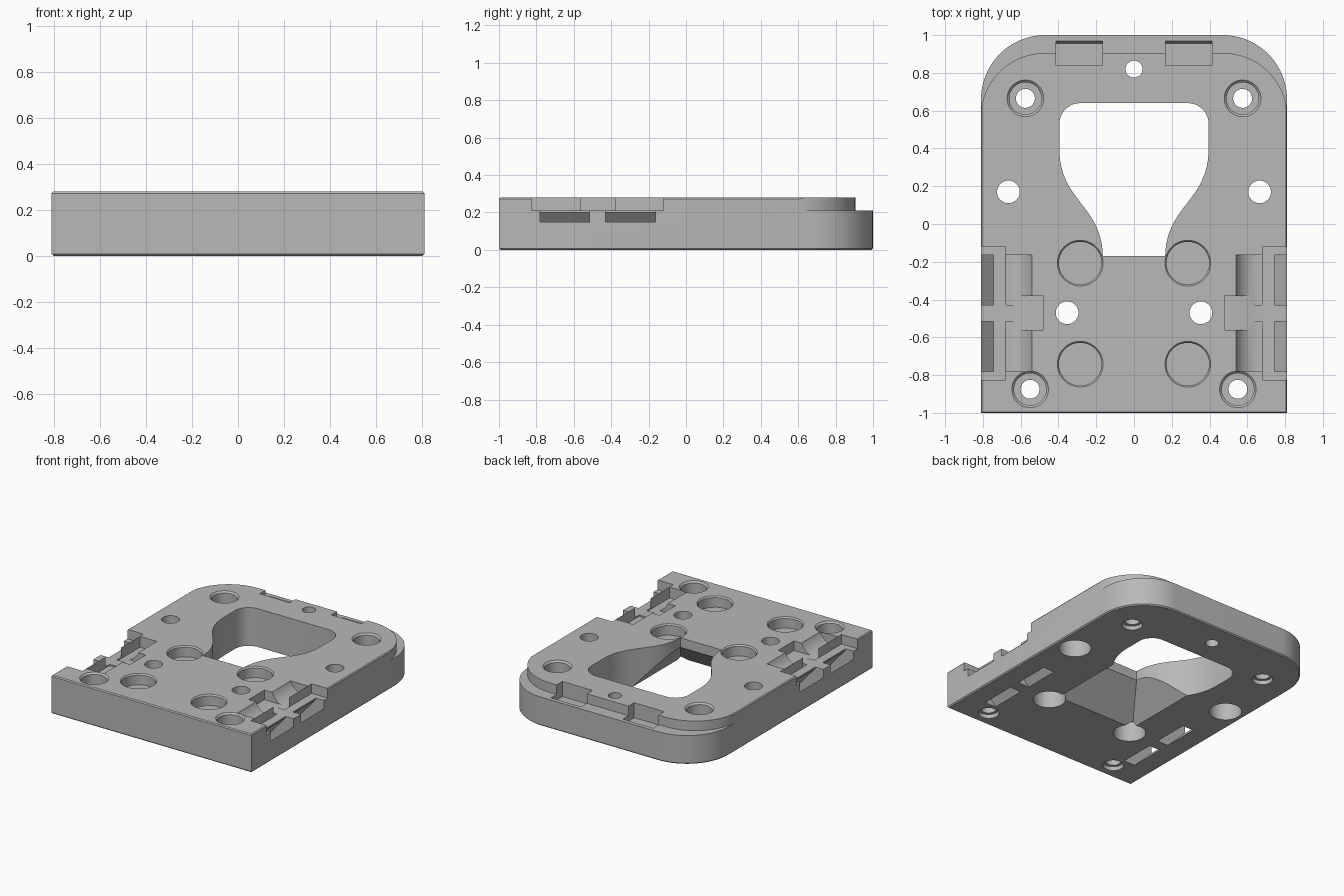
import bpy, bmesh, math

if "Cube" in bpy.data.objects:
    bpy.data.objects.remove(bpy.data.objects["Cube"])

grey = bpy.data.materials.new("plain_grey")
grey.diffuse_color = (0.48, 0.48, 0.48, 1)
grey.use_nodes = True
grey.node_tree.nodes["Principled BSDF"].inputs["Base Color"].default_value = grey.diffuse_color


def loft(name, rings):
    """Closed solid through a stack of rings with equal point counts."""
    bm = bmesh.new()
    vs = [[bm.verts.new(p) for p in ring] for ring in rings]
    n = len(vs[0])
    for a, b in zip(vs, vs[1:]):
        for i in range(n):
            j = (i + 1) % n
            bm.faces.new((a[i], a[j], b[j], b[i]))
    bm.faces.new(vs[0])
    bm.faces.new(vs[-1])
    bmesh.ops.recalc_face_normals(bm, faces=bm.faces)
    me = bpy.data.meshes.new(name)
    bm.to_mesh(me)
    bm.free()
    ob = bpy.data.objects.new(name, me)
    bpy.context.collection.objects.link(ob)
    return ob


def arc(cx, cy, r, a0, a1, n):
    return [(cx + r * math.cos(math.radians(a0 + (a1 - a0) * i / n)),
             cy + r * math.sin(math.radians(a0 + (a1 - a0) * i / n))) for i in range(n + 1)]


def mirrored(half):
    """Complete a right-hand outline with its left-hand mirror image."""
    return half + [(-x, y) for x, y in reversed(half)]


def at_z(pts, z):
    return [(x, y, z) for x, y in pts]


def revolve(x, y, steps):
    return loft("hole_cutter", [at_z(arc(x, y, r, 0, 352.5, 47), z) for r, z in steps])


def box(x0, x1, y0, y1, z0, z1):
    rect = [(x0, y0), (x1, y0), (x1, y1), (x0, y1)]
    return loft("box_cutter", [at_z(rect, z0), at_z(rect, z1)])


# Plate body with rounded back corners and a fine chamfer below and above
def outline(d):
    return mirrored([(0.81 - d, -1 + d)] + arc(0.47, 0.66, 0.34 - d, 0, 90, 20))


plate = loft("mounting_plate", [at_z(outline(d), z) for d, z in
                                ((0.008, 0), (0, 0.008), (0, 0.272), (0.006, 0.28))])
plate.data.materials.append(grey)


def cut(tool):
    tool.hide_render = True
    mod = plate.modifiers.new("cut", 'BOOLEAN')
    mod.operation = 'DIFFERENCE'
    mod.solver = 'EXACT'
    mod.object = tool
    bpy.ops.object.select_all(action='DESELECT')
    bpy.context.view_layer.objects.active = plate
    plate.select_set(True)
    bpy.ops.object.modifier_apply(modifier=mod.name)
    bpy.data.objects.remove(tool, do_unlink=True)


# Lowered ledge around the back edge
ledge = mirrored([(0.9, 1.1), (0.9, 0.565)] + arc(0.472, 0.565, 0.34, 0, 90, 20))
cut(loft("ledge_cutter", [at_z(ledge, 0.21), at_z(ledge, 0.4)]))

# Flask-shaped opening
p = [(0.165, -0.17), (0.17, 0.10), (0.395, 0.12), (0.395, 0.40)]
flank = []
for i in range(25):
    t = i / 24
    w = ((1 - t) ** 3, 3 * t * (1 - t) ** 2, 3 * t * t * (1 - t), t ** 3)
    flank.append(tuple(sum(w[k] * p[k][c] for k in range(4)) for c in (0, 1)))
opening = mirrored(flank + arc(0.285, 0.53, 0.11, 0, 90, 10))
cut(loft("opening_cutter", [at_z(opening, -0.1), at_z(opening, 0.4)]))

# Sloped funnel under the neck of the opening
cut(loft("funnel_cutter", [
    at_z([(-0.33, -0.41), (0.33, -0.41), (0.33, 0.25), (-0.33, 0.25)], -0.005),
    at_z([(-0.166, -0.171), (0.166, -0.171), (0.166, 0.25), (-0.166, 0.25)], 0.21)]))

# Single hole at the back
cut(revolve(0, 0.82, [(0.045, -0.1), (0.045, 0.4)]))

screw = [(0.07, -0.1), (0.07, 0.03), (0.05, 0.03), (0.05, 0.16),
         (0.085, 0.16), (0.085, 0.268), (0.097, 0.28), (0.097, 0.4)]
blind = [(0.113, 0.2), (0.113, 0.27), (0.121, 0.28), (0.121, 0.4)]
bolt = [(0.11, -0.1), (0.11, 0.15), (0.06, 0.15), (0.06, 0.4)]

for s in (-1, 1):
    # Screw holes, round blind pockets and bolt holes
    for x, y, steps in ((0.575, 0.665, screw), (0.55, -0.875, screw),
                        (0.285, -0.207, blind), (0.285, -0.742, blind),
                        (0.665, 0.17, bolt), (0.354, -0.47, bolt)):
        cut(revolve(s * x, y, steps))

    # Back notch
    side = [(0.84, 0.4), (0.84, 0.17), (0.955, 0.17), (0.972, 0.215), (0.972, 0.4)]
    cut(loft("notch_cutter", [[(s * x, y, z) for y, z in side] for x in (0.168, 0.412)]))

    # Side step and its cross arm
    cut(box(*sorted((s * 0.68, s * 0.9)), -0.825, -0.12, 0.21, 0.4))
    cut(box(*sorted((s * 0.48, s * 0.75)), -0.562, -0.38, 0.21, 0.4))

    # Curved strap grooves and the slanted slots beside them
    slot = [(0.86, 0.15), (0.81, 0.15), (0.65, -0.01), (0.56, -0.01),
            (0.745, 0.2), (0.745, 0.4), (0.86, 0.4)]
    groove = arc(0.66, 0.33, 0.13, 180, 278, 16) + [(0.682, 0.4), (0.53, 0.4)]
    for y0, y1 in ((-0.78, -0.515), (-0.43, -0.163)):
        for shape in (groove, slot):
            cut(loft("strap_cutter", [[(s * x, y, z) for x, z in shape] for y in (y0, y1)]))

bpy.ops.object.shade_smooth_by_angle(angle=math.radians(25))
